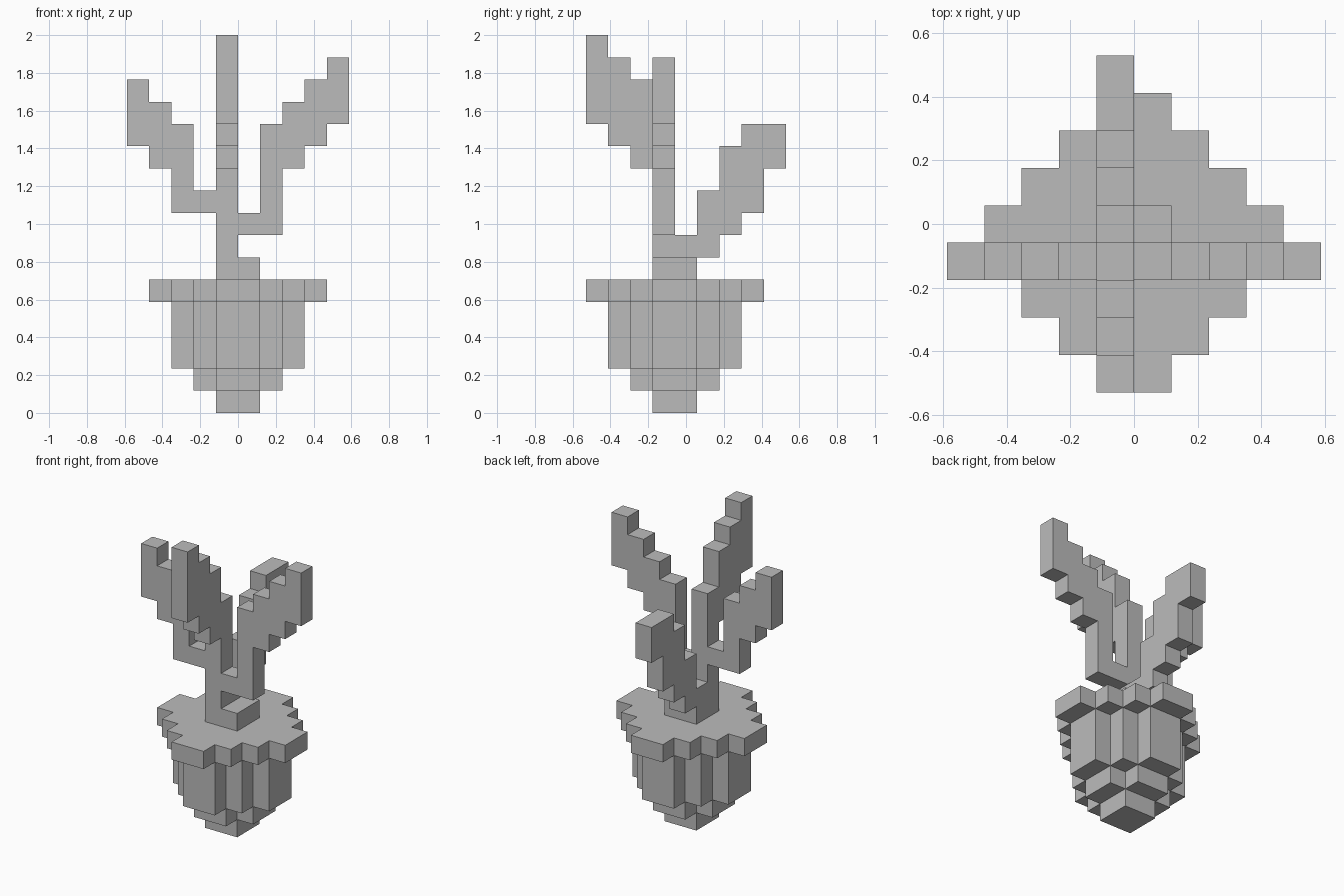
import bpy
import bmesh
from mathutils import Vector

cube = bpy.data.objects.get("Cube")
if cube:
    bpy.data.objects.remove(cube, do_unlink=True)

U = 2 / 17                       # edge of one block
ORIGIN = Vector((0, -4.5, 0))    # shifts block indices to the centred frame

grey = bpy.data.materials.new("plain grey")
grey.use_nodes = True
COLOUR = (0.5, 0.5, 0.5, 1)
grey.diffuse_color = COLOUR
grey.node_tree.nodes["Principled BSDF"].inputs["Base Color"].default_value = COLOUR


def tier(radius, low, high):
    """Stepped diamond of blocks around the pot axis, from layer low to high."""
    return {(i, j, k)
            for i in range(-5, 5) for j in range(-1, 9)
            if abs(i + 0.5) + abs(j - 3.5) <= radius
            for k in range(low, high + 1)}


def branch(columns, along_x):
    """Columns of (position, low layer, high layer) running along x or y."""
    return {(p, 3, k) if along_x else (-1, p, k)
            for p, low, high in columns for k in range(low, high + 1)}


parts = {
    # Pot that widens in steps, with a projecting rim
    "pot_foot": tier(1, 0, 0),
    "pot_base": tier(2, 1, 1),
    "pot_body": tier(3, 2, 4),
    "pot_rim": tier(4, 5, 5),
    # Stem rising from a square root block
    "root_block": {(i, j, 6) for i in (-1, 0) for j in (3, 4)},
    "stem": branch([(-1, 7, 12)], True),
    # Four stepped branches, one to each side
    "left_branch": branch([(0, 8, 8), (1, 8, 12), (2, 11, 13),
                           (3, 12, 14), (4, 13, 15)], True),
    "right_branch": branch([(-2, 9, 9), (-3, 9, 12), (-4, 11, 13),
                            (-5, 12, 14)], True),
    "front_branch": branch([(2, 11, 14), (1, 12, 15), (0, 13, 16)], False),
    "back_branch": branch([(4, 7, 7), (5, 7, 9), (6, 8, 11),
                           (7, 9, 12), (8, 11, 12)], False),
}
filled = set().union(*parts.values())


def build(name, blocks):
    """Mesh the outer faces of the blocks, leaving out faces that touch."""
    bm = bmesh.new()
    for block in sorted(blocks):
        centre = Vector(block) + Vector((0.5, 0.5, 0.5)) + ORIGIN
        for axis in range(3):
            for sign in (-1, 1):
                n = Vector((0, 0, 0))
                n[axis] = sign
                if tuple(int(b + d) for b, d in zip(block, n)) in filled:
                    continue
                a = Vector((0, 0, 0))
                a[(axis + 1) % 3] = 1
                b = n.cross(a)
                corners = (-a - b, a - b, a + b, b - a)
                bm.faces.new([bm.verts.new((centre + (n + c) / 2) * U)
                              for c in corners])
    bmesh.ops.remove_doubles(bm, verts=bm.verts, dist=U / 100)
    mesh = bpy.data.meshes.new(name)
    bm.to_mesh(mesh)
    bm.free()
    mesh.materials.append(grey)
    bpy.context.collection.objects.link(bpy.data.objects.new(name, mesh))


for part_name, part_blocks in parts.items():
    build(part_name, part_blocks)
